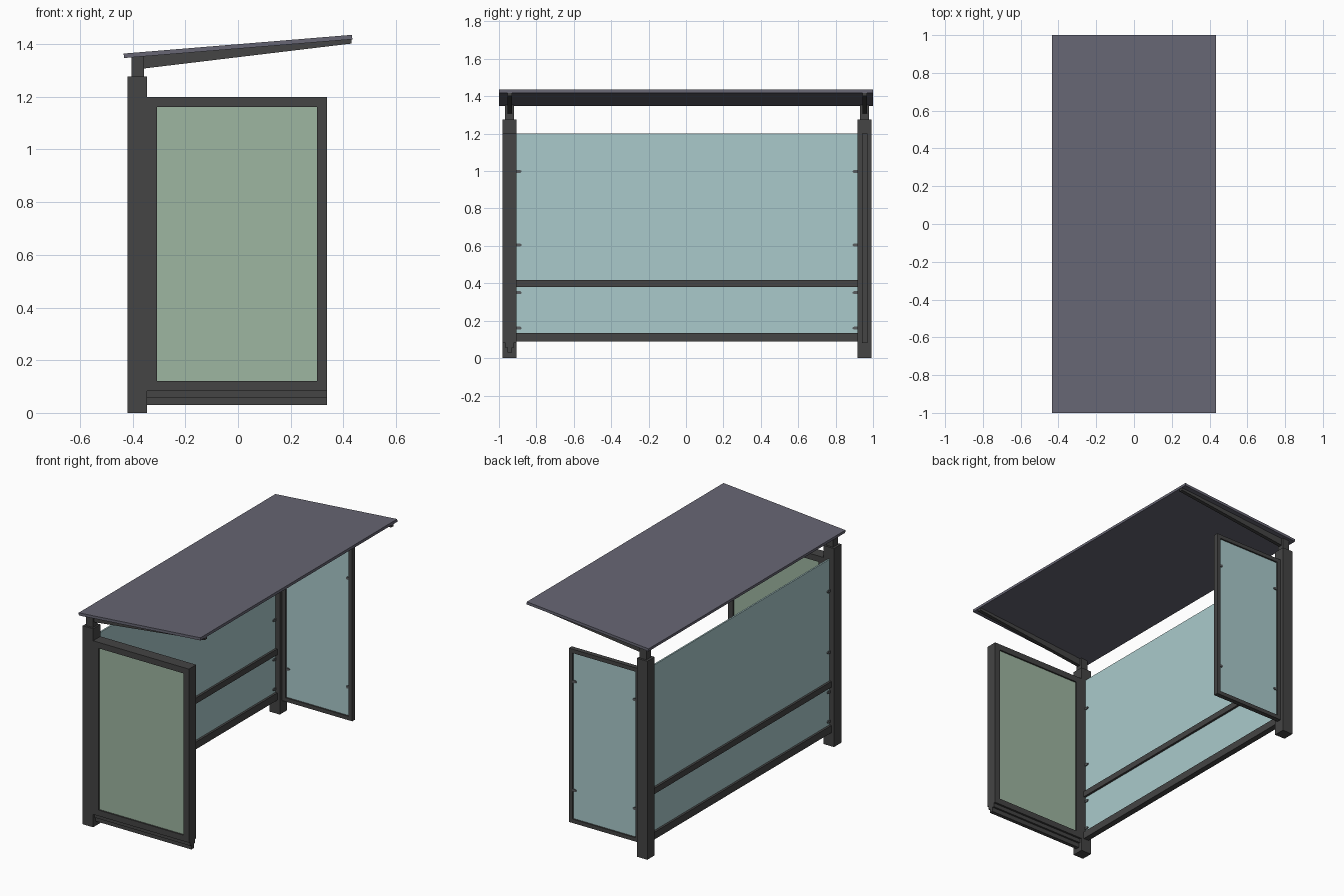
import bpy, bmesh

if "Cube" in bpy.data.objects:
    bpy.data.objects.remove(bpy.data.objects["Cube"])


def material(name, rgb):
    m = bpy.data.materials.new(name)
    m.diffuse_color = (*rgb, 1)
    m.use_nodes = True
    m.node_tree.nodes["Principled BSDF"].inputs["Base Color"].default_value = m.diffuse_color
    return m


FRAME = material("dark grey metal", (0.058, 0.058, 0.058))
ROOF = material("slate roof", (0.135, 0.133, 0.173))
GLASS = material("pale blue glass", (0.40, 0.59, 0.60))
POSTER = material("sage green pane", (0.34, 0.465, 0.355))
CLIP = material("mid grey clip", (0.10, 0.11, 0.115))


def finish(name, bm, mat):
    bmesh.ops.recalc_face_normals(bm, faces=bm.faces)
    me = bpy.data.meshes.new(name)
    bm.to_mesh(me)
    bm.free()
    me.materials.append(mat)
    ob = bpy.data.objects.new(name, me)
    bpy.context.collection.objects.link(ob)
    return ob


def add_box(bm, x, y, z):
    vs = bmesh.ops.create_cube(bm, size=1)["verts"]
    for v in vs:
        for i, (a, b) in enumerate((x, y, z)):
            v.co[i] = (a + b) / 2 + v.co[i] * (b - a)


def boxes(name, mat, *parts):
    bm = bmesh.new()
    for p in parts:
        add_box(bm, *p)
    return finish(name, bm, mat)


def extrude_y(name, mat, profile, y0, y1):
    """Extrude an x-z outline along y."""
    bm = bmesh.new()
    f = bm.faces.new([bm.verts.new((x, y0, z)) for x, z in profile])
    r = bmesh.ops.extrude_face_region(bm, geom=[f])
    for v in r["geom"]:
        if isinstance(v, bmesh.types.BMVert):
            v.co.y = y1
    return finish(name, bm, mat)


def frame(name, x0, x1, y, z0, z1, w):
    """Rectangular frame in the x-z plane."""
    return boxes(name, FRAME,
                 ((x0, x0 + w), y, (z0, z1)), ((x1 - w, x1), y, (z0, z1)),
                 ((x0 + w, x1 - w), y, (z0, z0 + w)), ((x0 + w, x1 - w), y, (z1 - w, z1)))


PX0, PX1 = -0.419, -0.345          # post depth
PXC = (PX0 + PX1) / 2
Y_FRONT, Y_BACK = -0.943, 0.955    # post centre lines
H = 0.037


def around(c, h):
    return (c - h, c + h)


# posts, roof stubs and tapered roof brackets
for tag, y in (("front", Y_FRONT), ("back", Y_BACK)):
    boxes(tag + "_post", FRAME, ((PX0, PX1), around(y, H), (0, 1.277)))
    extrude_y(tag + "_post_stub", FRAME,
              [(-0.404, 1.27), (-0.356, 1.27), (-0.356, 1.355), (-0.404, 1.351)], y - 0.024, y + 0.024)
    extrude_y(tag + "_roof_bracket", FRAME,
              [(-0.36, 1.307), (0.431, 1.402), (0.431, 1.418), (-0.36, 1.354)], y - 0.012, y + 0.012)

# sloping roof sheet
extrude_y("roof", ROOF, [(-0.433, 1.347), (0.434, 1.418), (0.433, 1.435), (-0.434, 1.364)], -1, 1)

# back wall glass and rails
WY = (Y_FRONT + H, Y_BACK - H)
boxes("back_glass", GLASS, (around(PXC, 0.005), WY, (0.11, 1.2)))
for name, z in (("middle_rail", (0.38, 0.418)), ("bottom_rail", (0.088, 0.135))):
    boxes(name, FRAME, (around(PXC, 0.019), WY, z))

# poster cabinet on the front end with stepped foot
CX = (PX1, 0.337)
frame("cabinet_frame", *CX, around(Y_FRONT, H), 0.083, 1.2, 0.038)
boxes("cabinet_pane", POSTER,
      ((CX[0] + 0.038, CX[1] - 0.038), around(Y_FRONT, 0.027), (0.121, 1.162)))
boxes("cabinet_foot", FRAME,
      (CX, around(Y_FRONT, 0.024), (0.058, 0.083)),
      (CX, around(Y_FRONT, 0.012), (0.03, 0.058)))

# narrow glazed panel on the back end
SX = (PX1, 0.155)
frame("side_frame", *SX, around(Y_BACK, 0.015), 0.082, 1.2, 0.025)
boxes("side_glass", GLASS,
      ((SX[0] + 0.025, SX[1] - 0.025), around(Y_BACK, 0.005), (0.107, 1.175)))


# glass clips: short tabs with chamfered free ends
def clip(name, axis, base, direction, centre, z):
    bm = bmesh.new()
    outline = [(0, -0.008), (0.02, -0.008), (0.027, -0.003), (0.027, 0.003), (0.02, 0.008), (0, 0.008)]
    rings = []
    for t in (-0.011, 0.011):
        ring = []
        for u, w in outline:
            a, b = base + direction * u, centre + t
            ring.append(bm.verts.new((a, b, z + w) if axis == "x" else (b, a, z + w)))
        rings.append(ring)
        bm.faces.new(ring)
    for i in range(6):
        j = (i + 1) % 6
        bm.faces.new((rings[0][i], rings[0][j], rings[1][j], rings[1][i]))
    finish(name, bm, CLIP)


for z in (0.16, 0.35, 0.605, 0.998):
    clip("back_glass_clip", "y", WY[0], 1, PXC, z)
    clip("back_glass_clip", "y", WY[1], -1, PXC, z)
for z in (0.29, 0.99):
    clip("side_glass_clip", "x", SX[0] + 0.022, 1, Y_BACK, z)
    clip("side_glass_clip", "x", SX[1] - 0.022, -1, Y_BACK, z)
